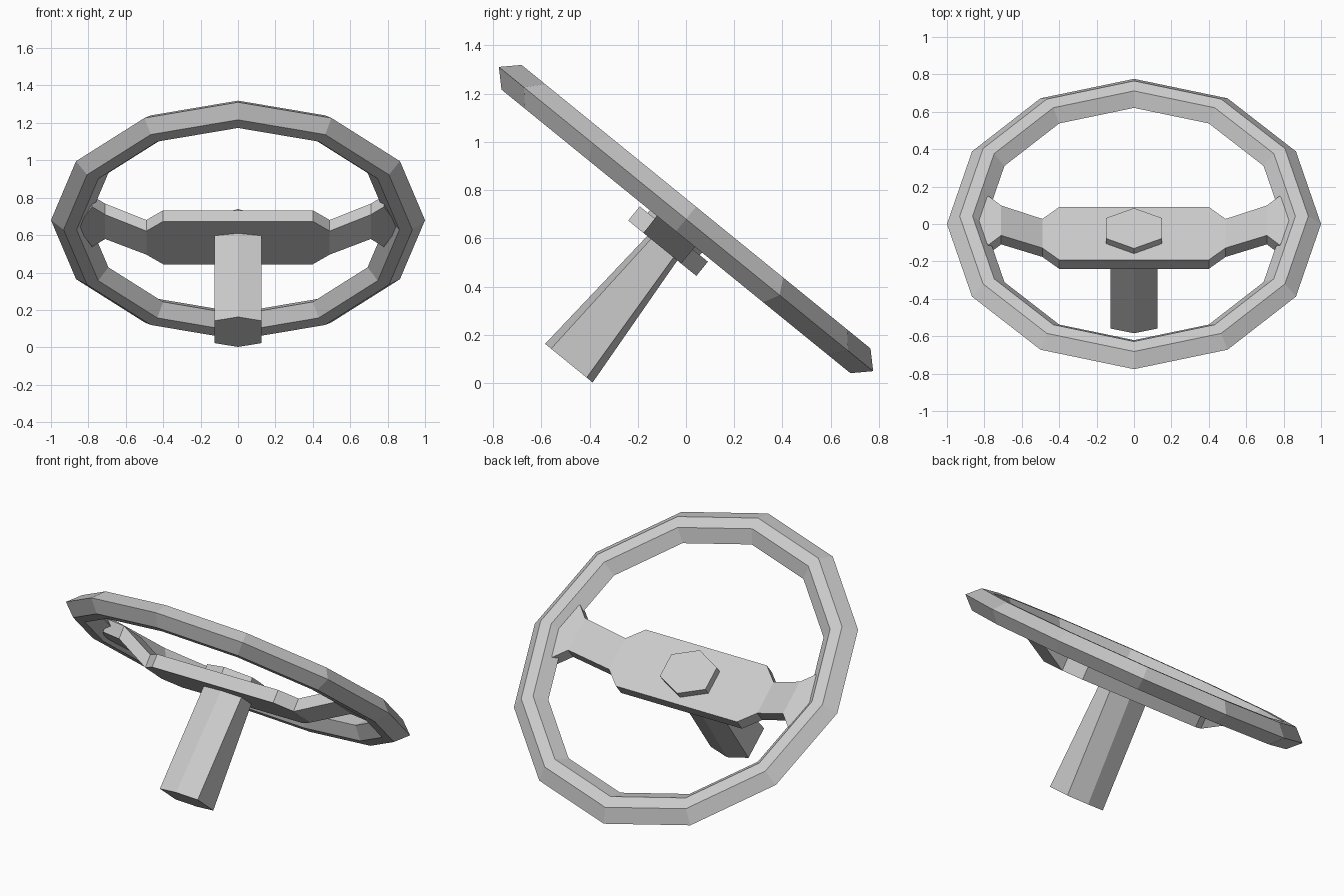
import bpy, bmesh, math
from mathutils import Matrix

if "Cube" in bpy.data.objects:
    bpy.data.objects.remove(bpy.data.objects["Cube"])

grey = bpy.data.materials.new("light_grey")
grey.use_nodes = True
colour = (0.6, 0.6, 0.6, 1)
grey.diffuse_color = colour
grey.node_tree.nodes["Principled BSDF"].inputs["Base Color"].default_value = colour

# The whole assembly is built flat, then tilted towards the driver
TILT = Matrix.Translation((0, 0, 0.68)) @ Matrix.Rotation(math.radians(-39.1), 4, 'X')


def finish(name, bm):
    bmesh.ops.recalc_face_normals(bm, faces=bm.faces)
    mesh = bpy.data.meshes.new(name)
    bm.to_mesh(mesh)
    bm.free()
    mesh.materials.append(grey)
    obj = bpy.data.objects.new(name, mesh)
    obj.matrix_world = TILT
    bpy.context.collection.objects.link(obj)
    return obj


def loft(name, rings, closed=False):
    """Join rings of points with quads; cap the ends or close the loop."""
    bm = bmesh.new()
    loops = [[bm.verts.new(p) for p in ring] for ring in rings]
    pairs = list(zip(loops, loops[1:]))
    if closed:
        pairs.append((loops[-1], loops[0]))
    else:
        bm.faces.new(loops[0])
        bm.faces.new(loops[-1])
    for a, b in pairs:
        for i in range(len(a)):
            j = (i + 1) % len(a)
            bm.faces.new((a[i], a[j], b[j], b[i]))
    return finish(name, bm)


def hexagon(half_x, side_y, tip_y, z):
    return [(half_x, -side_y, z), (half_x, side_y, z), (0, tip_y, z),
            (-half_x, side_y, z), (-half_x, -side_y, z), (0, -tip_y, z)]


# Rim: twelve-sided ring with a hexagonal section
section = [(1, 0), (0.932, 0.066), (0.863, 0.066),
           (0.8, 0), (0.863, -0.066), (0.932, -0.066)]
angles = [math.tau * i / 12 for i in range(12)]
loft("rim", [[(r * math.cos(a), r * math.sin(a), z) for r, z in section]
             for a in angles], closed=True)

# Crossbar: wide hub plate with stepped-up spokes flaring into the rim
THICK = 0.076
half = [(0.4, 0.182, -0.08), (0.49, 0.1, -0.08),
        (0.71, 0.103, 0.03), (0.78, 0.17, 0.03), (0.85, 0.02, 0.03)]
stations = [(-x, w, z) for x, w, z in reversed(half)] + half
loft("crossbar", [[(x, -w, z), (x, w, z), (x, w, z - THICK), (x, -w, z - THICK)]
                  for x, w, z in stations])

# Centre button
loft("centre_button", [hexagon(0.15, 0.07, 0.139, z) for z in (-0.09, -0.036)])

# Steering column, narrowing towards the hub
loft("column", [hexagon(0.125, 0.095, 0.127, -0.77),
                hexagon(0.125, 0.06, 0.08, -0.15)])
